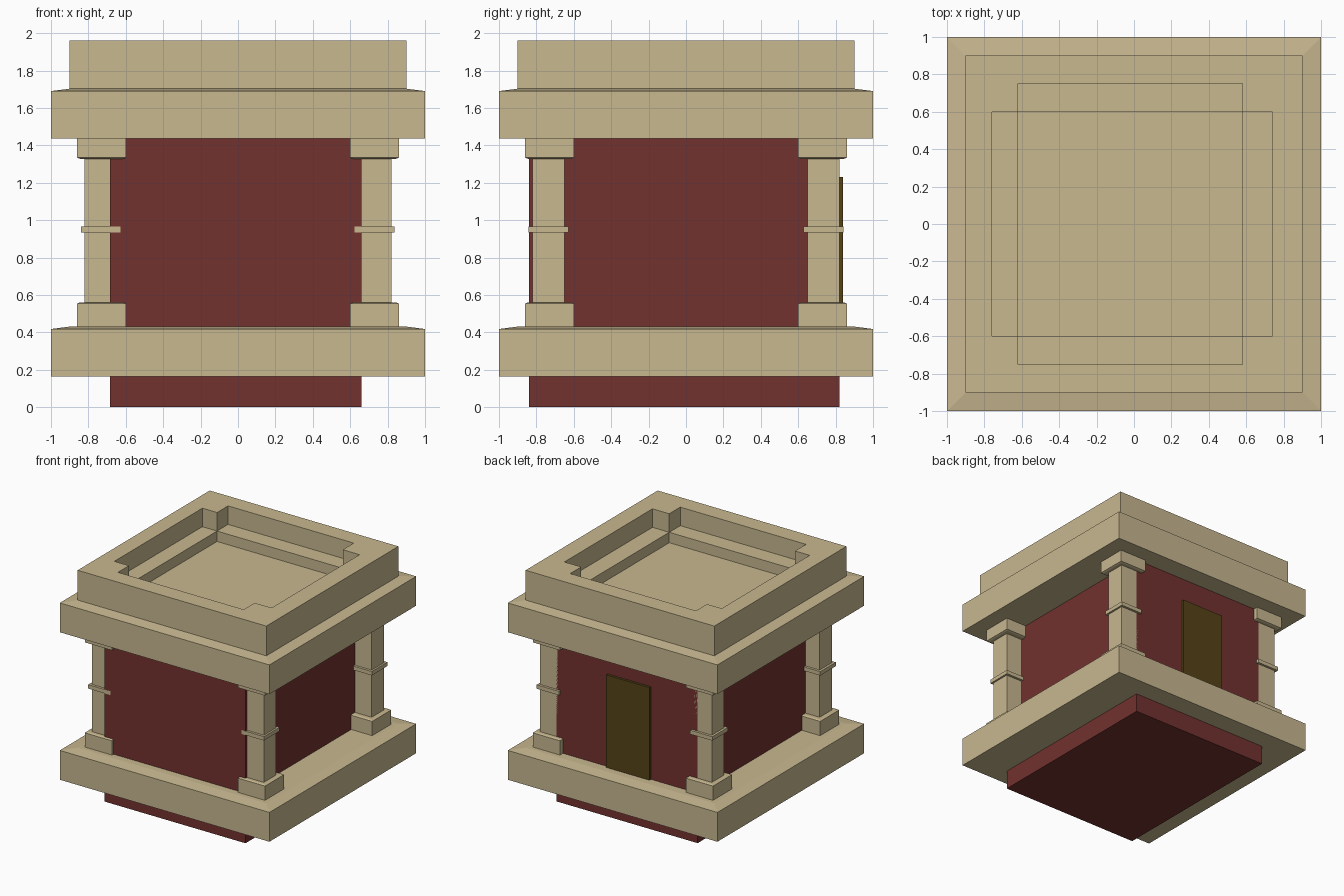
import bpy, bmesh

if "Cube" in bpy.data.objects:
    bpy.data.objects.remove(bpy.data.objects["Cube"])


def material(name, rgb):
    m = bpy.data.materials.new(name)
    m.diffuse_color = (*rgb, 1)
    m.use_nodes = True
    m.node_tree.nodes["Principled BSDF"].inputs["Base Color"].default_value = m.diffuse_color
    return m


STONE = material("sandstone", (0.58, 0.48, 0.28))
RED = material("red_wall", (0.17, 0.032, 0.028))
WOOD = material("dark_wood", (0.09, 0.055, 0.009))


def stack(name, rings, mat):
    """Solid from a list of rectangular rings (x0, x1, y0, y1, z), bottom to top."""
    bm = bmesh.new()
    loops = []
    for x0, x1, y0, y1, z in rings:
        loops.append([bm.verts.new(p) for p in
                      ((x0, y0, z), (x1, y0, z), (x1, y1, z), (x0, y1, z))])
    bm.faces.new(loops[0][::-1])
    bm.faces.new(loops[-1])
    for a, b in zip(loops, loops[1:]):
        for i in range(4):
            j = (i + 1) % 4
            bm.faces.new((a[i], a[j], b[j], b[i]))
    bmesh.ops.recalc_face_normals(bm, faces=bm.faces)
    me = bpy.data.meshes.new(name)
    bm.to_mesh(me)
    bm.free()
    if mat:
        me.materials.append(mat)
    ob = bpy.data.objects.new(name, me)
    bpy.context.collection.objects.link(ob)
    return ob


def box(name, x0, x1, y0, y1, z0, z1, mat):
    return stack(name, [(x0, x1, y0, y1, z0), (x0, x1, y0, y1, z1)], mat)


def square_stack(name, cx, cy, profile, mat):
    """Stack of centred squares from (half width, z) pairs."""
    return stack(name, [(cx - h, cx + h, cy - h, cy + h, z) for h, z in profile], mat)


# Red room and its back door
box("room_walls", -0.685, 0.66, -0.84, 0.82, 0, 1.46, RED)
box("back_door", -0.24, 0.173, 0.80, 0.84, 0.42, 1.23, WOOD)

# Floor and roof slabs with shallow sloped tops
for name, z in (("floor_slab", 0.165), ("roof_slab", 1.437)):
    square_stack(name, 0, 0, [(1, z), (1, z + 0.253), (0.9, z + 0.266)], STONE)

# Corner columns: plinth, shaft, ring and capital
for sx, side in ((-1, "left"), (1, "right")):
    for sy, end in ((-1, "front"), (1, "back")):
        tag = f"{end}_{side}"
        x, y = 0.73 * sx, 0.73 * sy
        square_stack(f"plinth_{tag}", x, y,
                     [(0.13, 0.42), (0.13, 0.554), (0.115, 0.56)], STONE)
        xs, ys = 0.735 * sx, 0.735 * sy
        square_stack(f"shaft_{tag}", xs, ys, [(0.085, 0.55), (0.085, 1.34)], STONE)
        square_stack(f"ring_{tag}", 0.732 * sx - 0.002, ys,
                     [(0.106, 0.933), (0.106, 0.967)], STONE)
        square_stack(f"capital_{tag}", x, y,
                     [(0.115, 1.328), (0.13, 1.334), (0.13, 1.445)], STONE)

# Parapet with a cross-shaped recess and a deeper middle
parapet = square_stack("parapet", 0, 0, [(0.9, 1.695), (0.9, 1.96)], STONE)
cuts = (("cutter_wide", -0.76, 0.74, -0.6, 0.6, 1.80),
        ("cutter_long", -0.62, 0.58, -0.75, 0.75, 1.80),
        ("cutter_middle", -0.62, 0.58, -0.6, 0.6, 1.71))
for name, x0, x1, y0, y1, z in cuts:
    cutter = box(name, x0, x1, y0, y1, z, 2.1, None)
    mod = parapet.modifiers.new(name, 'BOOLEAN')
    mod.operation = 'DIFFERENCE'
    mod.solver = 'EXACT'
    mod.object = cutter
    cutter.hide_render = True
    cutter.hide_set(True)
